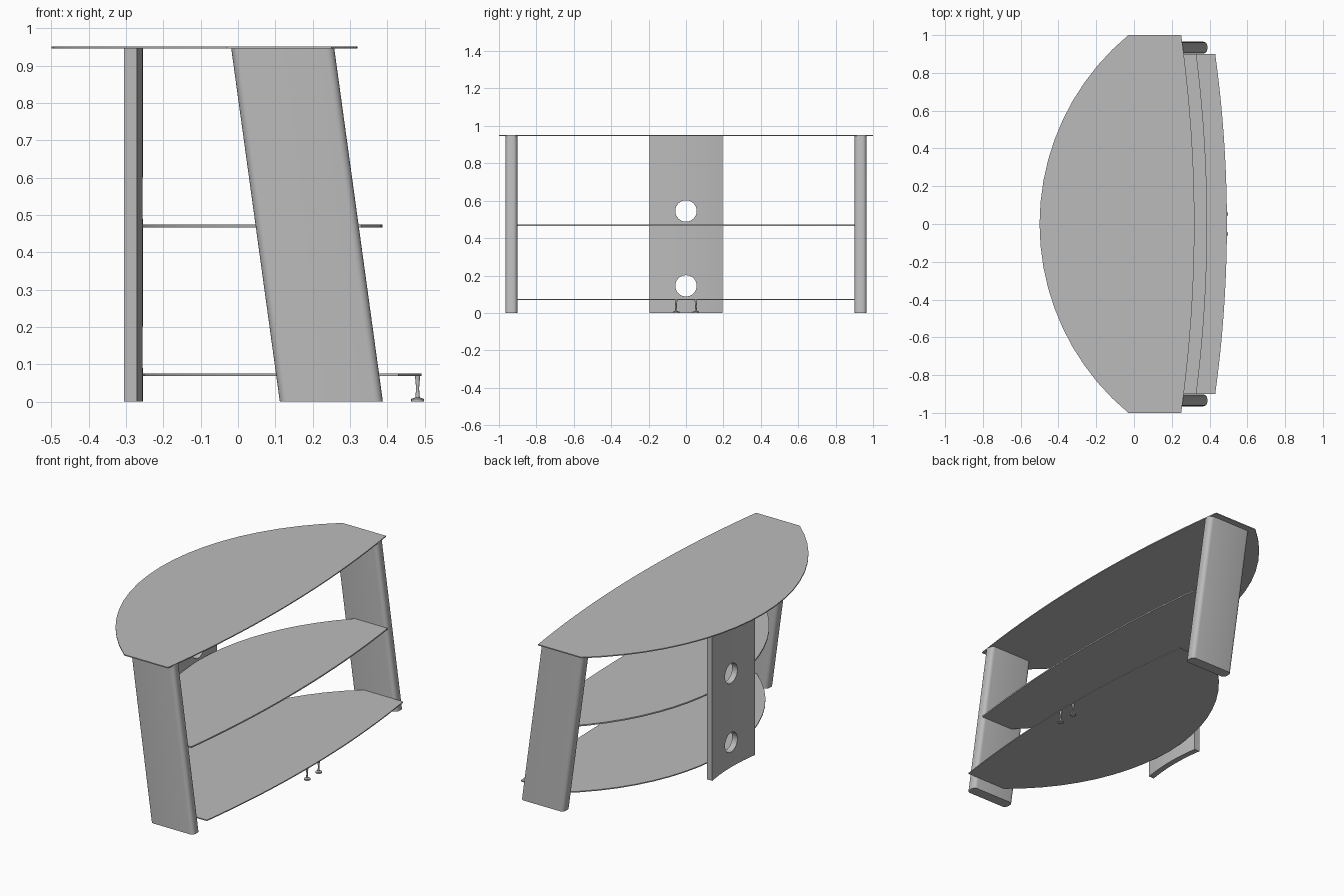
import bpy
import bmesh
from math import atan2, cos, sin, pi, radians, sqrt

cube = bpy.data.objects.get("Cube")
if cube:
    bpy.data.objects.remove(cube, do_unlink=True)

grey = bpy.data.materials.new("plain grey")
grey.use_nodes = True
colour = (0.5, 0.5, 0.5, 1)
grey.diffuse_color = colour
grey.node_tree.nodes["Principled BSDF"].inputs["Base Color"].default_value = colour


def finish(bm, name):
    bmesh.ops.recalc_face_normals(bm, faces=bm.faces)
    mesh = bpy.data.meshes.new(name)
    bm.to_mesh(mesh)
    bm.free()
    mesh.materials.append(grey)
    obj = bpy.data.objects.new(name, mesh)
    bpy.context.collection.objects.link(obj)
    bpy.ops.object.select_all(action="DESELECT")
    obj.select_set(True)
    bpy.context.view_layer.objects.active = obj
    bpy.ops.object.shade_smooth_by_angle(angle=radians(30))
    return obj


def prism(name, outline, z0, z1, lean=0.0):
    """Plan outline raised from z0 to z1, its top shifted along x."""
    bm = bmesh.new()
    low = [bm.verts.new((x, y, z0)) for x, y in outline]
    high = [bm.verts.new((x + lean, y, z1)) for x, y in outline]
    bm.faces.new(low)
    bm.faces.new(high)
    for i in range(len(low)):
        j = (i + 1) % len(low)
        bm.faces.new((low[i], low[j], high[j], high[i]))
    return finish(bm, name)


def arc(x_end, x_mid, half, steps):
    """Circular arc from y = -half to y = half passing x_mid at y = 0."""
    sag = x_mid - x_end
    side = 1 if sag > 0 else -1
    r = (half ** 2 + sag ** 2) / (2 * abs(sag))
    centre = x_mid - side * r
    sweep = atan2(half, sqrt(max(r * r - half * half, 0)))
    angles = [sweep * (2 * i / steps - 1) for i in range(steps + 1)]
    return [(centre + side * r * cos(a), r * sin(a)) for a in angles]


def shelf(name, half, front_end, front_mid, back_end, back_mid, z0, z1):
    front = arc(front_end, front_mid, half, 20)
    back = arc(back_end, back_mid, half, 20)
    prism(name, front + back[::-1], z0, z1)


# Three thin shelves with bowed fronts and deep curved backs
shelf("top_shelf", 1.0, 0.25, 0.32, -0.03, -0.5, 0.945, 0.951)
shelf("middle_shelf", 0.9, 0.33, 0.387, 0.12, -0.255, 0.466, 0.474)
shelf("bottom_shelf", 0.9, 0.43, 0.492, 0.175, -0.255, 0.069, 0.075)


# Leaning side legs with rounded edges
def rounded_box(x0, x1, y0, y1, r, steps=5):
    corners = [(x1 - r, y1 - r), (x0 + r, y1 - r), (x0 + r, y0 + r), (x1 - r, y0 + r)]
    return [(cx + r * cos(a), cy + r * sin(a))
            for k, (cx, cy) in enumerate(corners)
            for a in [(k + i / steps) * pi / 2 for i in range(steps + 1)]]


for name, y0, y1 in (("right_leg", -0.965, -0.902), ("left_leg", 0.902, 0.965)):
    prism(name, rounded_box(0.112, 0.388, y0, y1, 0.022), 0, 0.945, -0.13)

# Curved back panel with two round cable holes
inner = arc(-0.271, -0.255, 0.195, 14)
outer = arc(-0.305, -0.289, 0.195, 14)
panel = prism("back_panel", inner + outer[::-1], 0, 0.945)
for z in (0.145, 0.545):
    bpy.ops.mesh.primitive_cylinder_add(vertices=32, radius=0.057, depth=0.3,
                                        location=(-0.28, 0, z), rotation=(0, pi / 2, 0))
    cutter = bpy.context.object
    cutter.name = "hole_cutter"
    cutter.hide_render = True
    cut = panel.modifiers.new("cable hole", "BOOLEAN")
    cut.operation = "DIFFERENCE"
    cut.solver = "EXACT"
    cut.object = cutter
    bpy.context.view_layer.objects.active = panel
    bpy.ops.object.modifier_apply(modifier=cut.name)
    bpy.data.objects.remove(cutter, do_unlink=True)


# Two small support feet, each a lathed profile of radius and height
def support(name, y, sides=16):
    profile = [(0.017, 0), (0.017, 0.007), (0.006, 0.011), (0.004, 0.035), (0.007, 0.07)]
    bm = bmesh.new()
    rings = [[bm.verts.new((0.481 + r * cos(2 * pi * i / sides),
                            y + r * sin(2 * pi * i / sides), z))
              for i in range(sides)] for r, z in profile]
    bm.faces.new(rings[0])
    bm.faces.new(rings[-1])
    for a, b in zip(rings, rings[1:]):
        for i in range(sides):
            j = (i + 1) % sides
            bm.faces.new((a[i], a[j], b[j], b[i]))
    finish(bm, name)


support("right_support_foot", -0.053)
support("left_support_foot", 0.053)
